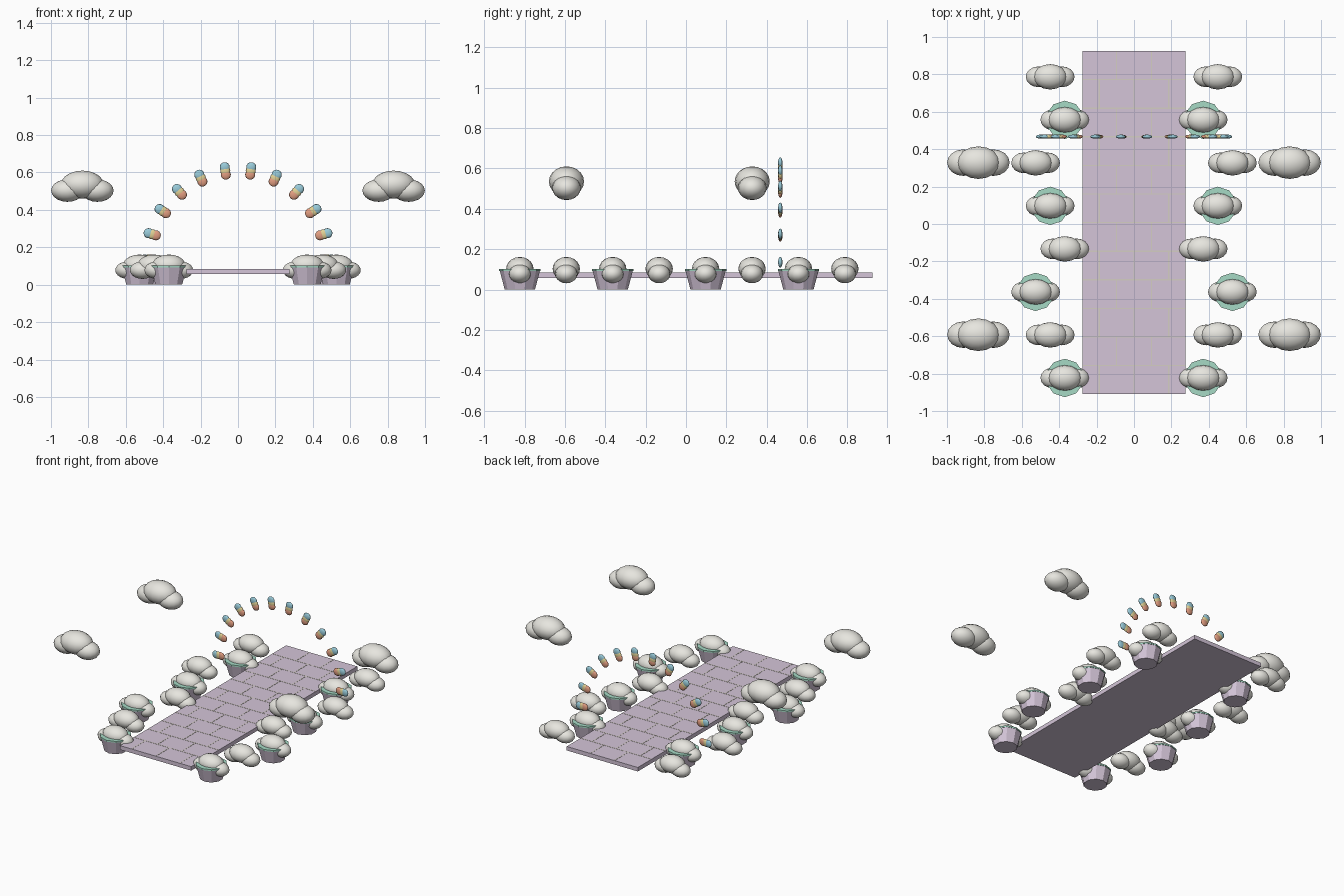
import bpy, bmesh, math
from mathutils import Matrix, Vector

if "Cube" in bpy.data.objects:
    bpy.data.objects.remove(bpy.data.objects["Cube"])


def material(name, rgb):
    m = bpy.data.materials.new(name)
    m.diffuse_color = (*rgb, 1)
    m.use_nodes = True
    m.node_tree.nodes["Principled BSDF"].inputs["Base Color"].default_value = m.diffuse_color
    return m


LILAC = material("lilac stone", (0.66, 0.56, 0.69))
GROUT = material("pale grout", (0.66, 0.62, 0.55))
PUFF = material("soft white", (0.80, 0.79, 0.74))
MINT = material("mint green", (0.38, 0.70, 0.56))
CORAL = material("coral", (0.76, 0.34, 0.22))
YELLOW = material("pale yellow", (0.76, 0.64, 0.30))
BLUE = material("sky blue", (0.32, 0.60, 0.70))


def add_object(name, bm, mats, loc=(0, 0, 0)):
    me = bpy.data.meshes.new(name)
    bm.to_mesh(me)
    bm.free()
    for m in mats:
        me.materials.append(m)
    ob = bpy.data.objects.new(name, me)
    ob.location = loc
    bpy.context.collection.objects.link(ob)
    return ob


def paint(bm, verts, index, smooth):
    for f in {f for v in verts for f in v.link_faces}:
        f.material_index = index
        f.smooth = smooth


def box(bm, lo, hi, index=0):
    lo, hi = Vector(lo), Vector(hi)
    mat = Matrix.Translation((lo + hi) / 2) @ Matrix.Diagonal((*(hi - lo), 1))
    paint(bm, bmesh.ops.create_cube(bm, size=1, matrix=mat)["verts"], index, False)


def ellipsoid(bm, centre, radii, index=0, u=16, v=10):
    mat = Matrix.Translation(centre) @ Matrix.Diagonal((*radii, 1))
    r = bmesh.ops.create_uvsphere(bm, u_segments=u, v_segments=v, radius=1, matrix=mat)
    paint(bm, r["verts"], index, True)


def drum(bm, r1, r2, z1, z2, index):
    r = bmesh.ops.create_cone(bm, cap_ends=True, segments=10, radius1=r1, radius2=r2,
                              depth=z2 - z1, matrix=Matrix.Translation((0, 0, (z1 + z2) / 2)))
    paint(bm, r["verts"], index, False)


def puff(name, loc, s):
    # One large middle lobe with a lower lobe on each side
    bm = bmesh.new()
    ellipsoid(bm, (0, 0, 0.015 * s), (0.115 * s, 0.087 * s, 0.075 * s))
    for side in (-1, 1):
        ellipsoid(bm, (side * 0.08 * s, 0, -0.017 * s), (0.087 * s, 0.071 * s, 0.06 * s))
    add_object(name, bm, [PUFF], loc)


# Walkway slab
Y0, Y1, HALF, TOP = -0.91, 0.925, 0.275, 0.084
bm = bmesh.new()
box(bm, (-HALF, Y0, 0.056), (HALF, Y1, TOP))
add_object("walkway", bm, [LILAC])

# Brick-pattern joints, as thin plates on the slab
bm = bmesh.new()
ROWS, W = 12, 0.003
step = (Y1 - Y0) / ROWS
for i in range(ROWS):
    y = Y0 + i * step
    if i:
        box(bm, (-HALF, y - W, TOP - 0.001), (HALF, y + W, TOP + 0.001))
    for x in ((-0.093, 0.093) if i % 2 else (-0.186, 0, 0.186)):
        box(bm, (x - W, y + W, TOP - 0.001), (x + W, y + step - W, TOP + 0.001))
add_object("walkway_joints", bm, [GROUT])

# Border puffs down both sides, every second one in a planter
for i in range(8):
    for side in (-1, 1):
        x, y = side * (0.37 + 0.078 * (i % 3)), -0.823 + 0.23 * i
        puff("border_puff", (x, y, 0.091), 0.78)
        if i % 2 == 0:
            bm = bmesh.new()
            drum(bm, 0.075, 0.1, 0, 0.094, 0)
            drum(bm, 0.1025, 0.1025, 0.092, 0.102, 1)
            add_object("planter", bm, [LILAC, MINT], (x, y, 0))

# Floating clouds
for y in (-0.592, 0.328):
    for side in (-1, 1):
        puff("cloud", (side * 0.832, y, 0.52), 1.0)

# Rainbow arch of flattened three-colour beads
R, ZC, N = 0.478, 0.135, 12
for i in range(N):
    a = -math.pi / 2 + math.pi * i / (N - 1)
    bm = bmesh.new()
    for k in range(3):
        ellipsoid(bm, (0, 0, (k - 1) * 0.02), (0.027, 0.011, 0.027), k, 12, 8)
    ob = add_object("arch_bead", bm, [CORAL, YELLOW, BLUE],
                    (R * math.sin(a), 0.467, ZC + R * math.cos(a)))
    ob.rotation_euler.y = a
